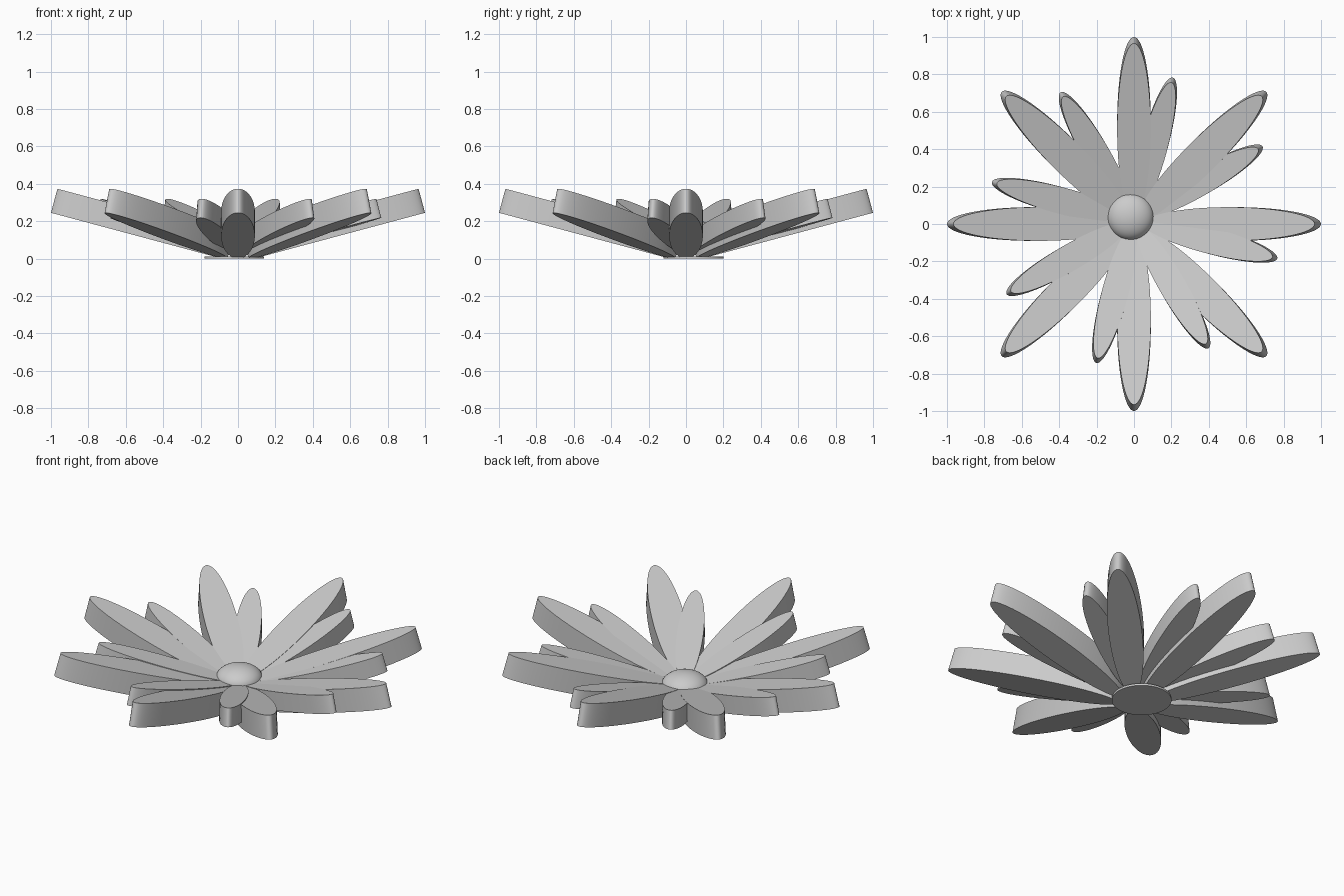
import bpy
from math import radians, sin, cos
from mathutils import Matrix, Vector

cube = bpy.data.objects.get("Cube")
if cube:
    bpy.data.objects.remove(cube, do_unlink=True)

# Single grey material
grey = bpy.data.materials.new("soft grey")
grey.use_nodes = True
GREY = (0.6, 0.6, 0.6, 1)
grey.diffuse_color = GREY
grey.node_tree.nodes["Principled BSDF"].inputs["Base Color"].default_value = GREY

TILT = radians(15)


def finish(name, matrix):
    """Name the new primitive, bake its transform and shade it."""
    obj = bpy.context.object
    obj.name = name
    obj.data.transform(matrix)
    obj.data.materials.append(grey)
    bpy.ops.object.shade_smooth_by_angle(angle=radians(35))
    return obj


def petal(name, angle, size, offset):
    """Thick elliptical slab rising outward from the centre."""
    length, width, thick = 0.473, 0.09, 0.133
    bpy.ops.mesh.primitive_cylinder_add(vertices=64, radius=1, depth=1)
    centre = Vector((0.543 - sin(TILT) * thick / 2, 0,
                     0.1225 + cos(TILT) * thick / 2))
    shape = (Matrix.Translation(centre) @ Matrix.Rotation(-TILT, 4, 'Y')
             @ Matrix.Diagonal((length, width, thick, 1)))
    finish(name, Matrix.Translation(offset) @ Matrix.Rotation(angle, 4, 'Z')
           @ Matrix.Scale(size, 4) @ shape)


# Two rings of petals, the smaller one turned and slightly raised
for i in range(8):
    petal(f"large_petal_{i + 1}", radians(45 * i), 1, (0, 0, 0))
    petal(f"small_petal_{i + 1}", radians(45 * i - 15), 0.79, (0.003, 0.02, 0.025))

# Low domed centre
bpy.ops.mesh.primitive_uv_sphere_add(segments=48, ring_count=24, radius=1)
finish("flower_centre", Matrix.Translation((-0.02, 0.04, 0.13))
       @ Matrix.Diagonal((0.125, 0.125, 0.075, 1)))

# Thin round base under the petals
bpy.ops.mesh.primitive_cylinder_add(vertices=64, radius=0.16, depth=0.012)
finish("base_disc", Matrix.Translation((-0.02, 0.04, 0.006)))
